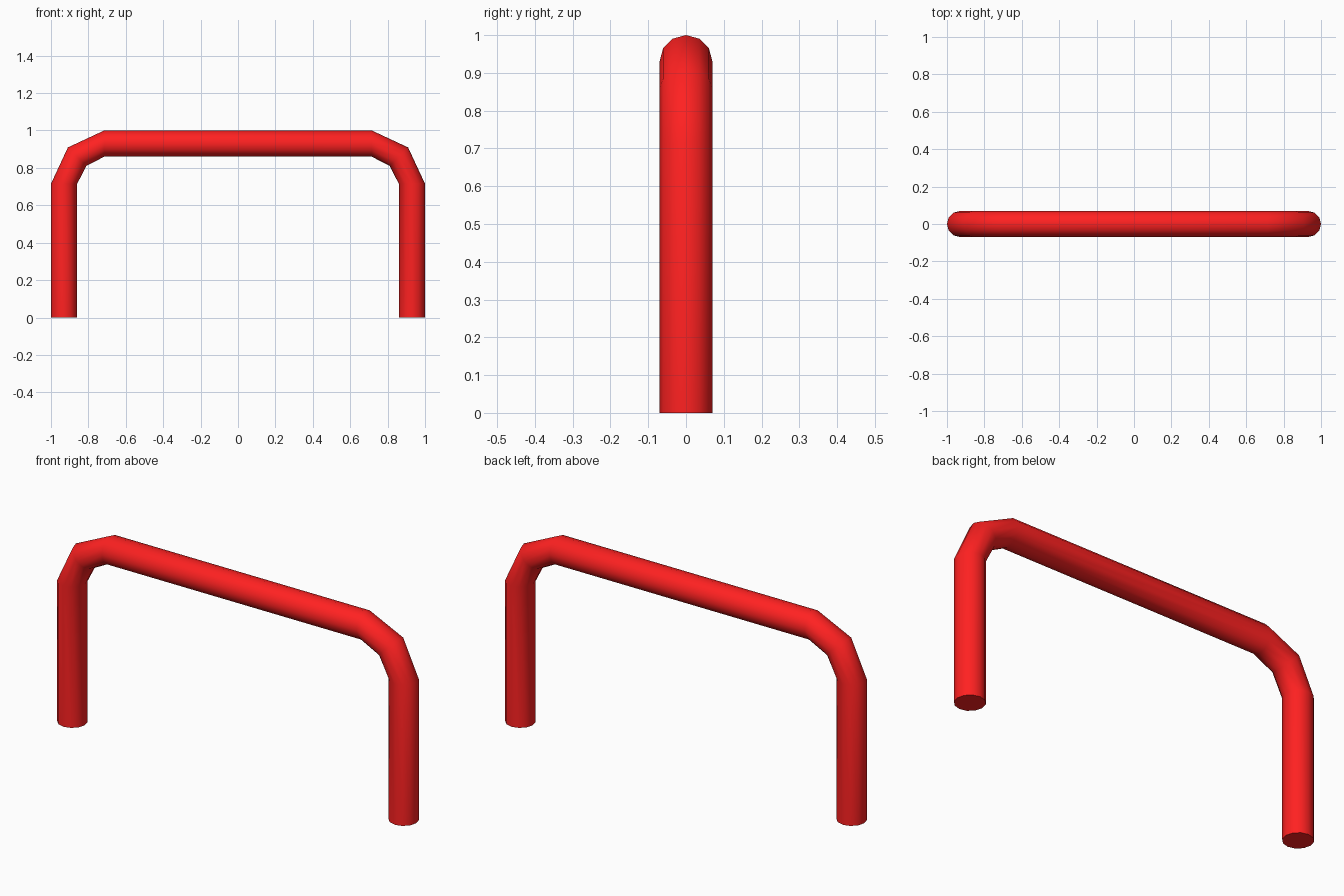
import bpy, bmesh, math
from mathutils import Vector

if "Cube" in bpy.data.objects:
    bpy.data.objects.remove(bpy.data.objects["Cube"])

RADIUS, SIDES = 0.07, 12

# Centre line of the bent bar: left half, then mirrored to the right
half = [(-0.93, 0), (-0.93, 0.715), (-0.86, 0.86), (-0.715, 0.93)]
path = [Vector((x, 0, z)) for x, z in half + [(-x, z) for x, z in reversed(half)]]

# Tilt of the ring plane at each path point (ring lies along this direction)
half_tilt = [180, 180, 135, 90]
tilts = half_tilt + [180 - t for t in reversed(half_tilt)]

# Sweep a round section along the path
bm = bmesh.new()
rings = []
for centre, tilt in zip(path, tilts):
    t = math.radians(tilt)
    outward = Vector((math.cos(t), 0, math.sin(t)))
    ring = []
    for i in range(SIDES):
        a = math.tau * i / SIDES
        offset = outward * math.cos(a) + Vector((0, 1, 0)) * math.sin(a)
        ring.append(bm.verts.new(centre + RADIUS * offset))
    rings.append(ring)
for r0, r1 in zip(rings, rings[1:]):
    for i in range(SIDES):
        j = (i + 1) % SIDES
        bm.faces.new((r0[i], r0[j], r1[j], r1[i]))

# Flat caps on both feet
bm.faces.new(rings[0])
bm.faces.new(rings[-1])
bmesh.ops.recalc_face_normals(bm, faces=bm.faces)

mesh = bpy.data.meshes.new("bent_rail")
bm.to_mesh(mesh)
bm.free()
rail = bpy.data.objects.new("bent_rail", mesh)
bpy.context.collection.objects.link(rail)

# Red paint
red = bpy.data.materials.new("red_paint")
red.diffuse_color = (1.0, 0.015, 0.015, 1)
red.use_nodes = True
red.node_tree.nodes["Principled BSDF"].inputs["Base Color"].default_value = red.diffuse_color
mesh.materials.append(red)

# Smooth tube with crisp foot edges
bpy.context.view_layer.objects.active = rail
rail.select_set(True)
bpy.ops.object.shade_smooth_by_angle(angle=math.radians(40))
